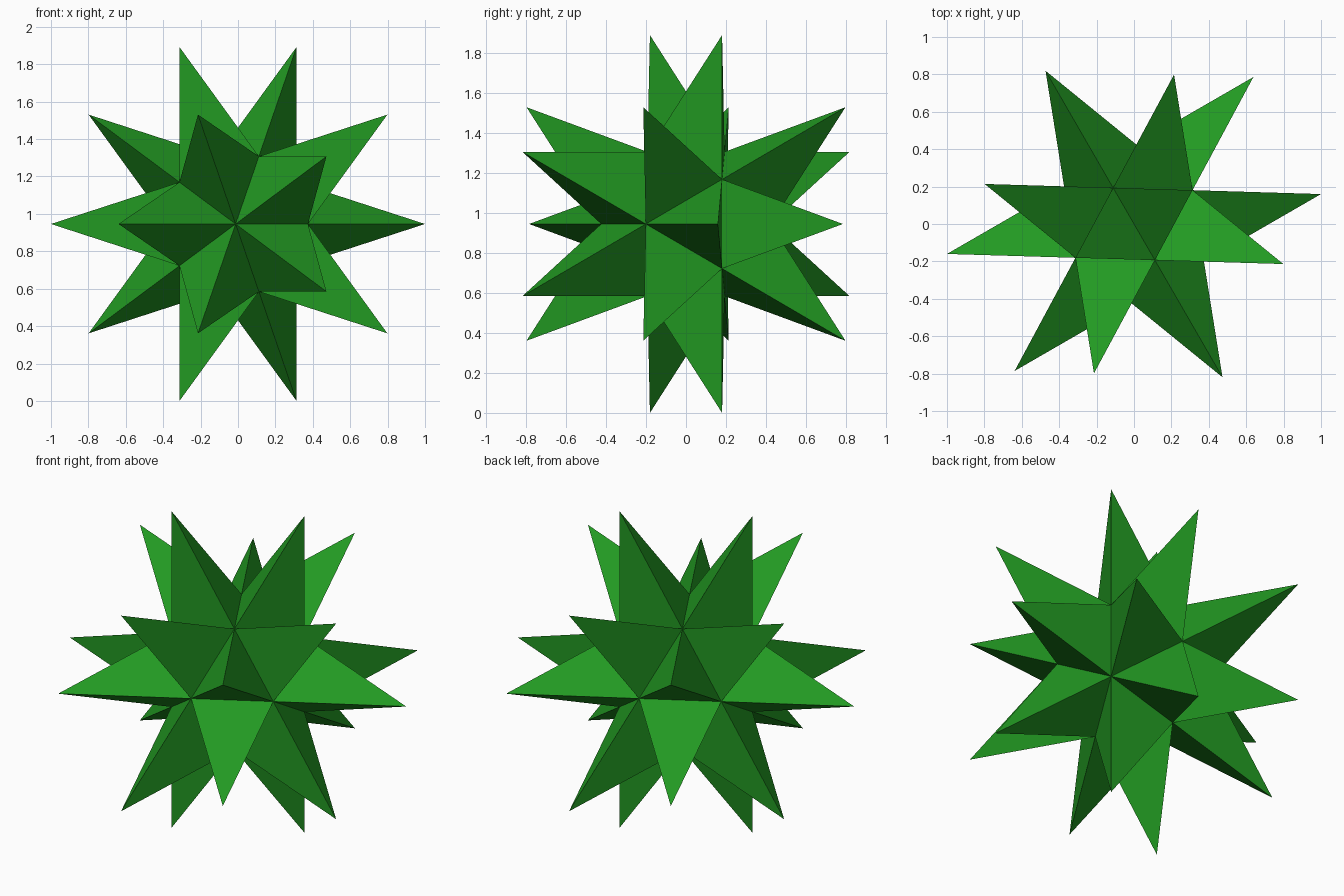
import bpy, bmesh, math
from mathutils import Matrix, Vector

if "Cube" in bpy.data.objects:
    bpy.data.objects.remove(bpy.data.objects["Cube"])

PHI = (1 + math.sqrt(5)) / 2
TILT = math.radians(-60)                       # turn about the vertical axis
TIP_R = 1 / math.cos(math.atan(PHI ** 2) + TILT)   # widest tips reach x = +-1
CORE_R = TIP_R * 0.41947                       # radius of the valley corners
HEIGHT = TIP_R * PHI / math.sqrt(3)            # centre height above z = 0

bm = bmesh.new()

# Core: icosahedron with an edge on top, from three golden rectangles
for a in (-1, 1):
    for b in (-PHI, PHI):
        for p in ((a, 0, b), (0, b, a), (b, a, 0)):
            bm.verts.new(Vector(p).normalized() * CORE_R)
bmesh.ops.convex_hull(bm, input=bm.verts[:])

# Spikes: raise the middle of every face to a long three-sided point
tips = bmesh.ops.poke(bm, faces=bm.faces[:])["verts"]
for v in tips:
    v.co = v.co.normalized() * TIP_R

bm.transform(Matrix.Translation((0, 0, HEIGHT)) @ Matrix.Rotation(TILT, 4, 'Z'))
bmesh.ops.recalc_face_normals(bm, faces=bm.faces[:])

mesh = bpy.data.meshes.new("spiked_star")
bm.to_mesh(mesh)
bm.free()
star = bpy.data.objects.new("spiked_star", mesh)
bpy.context.collection.objects.link(star)

# Green finish
green = bpy.data.materials.new("green")
green.diffuse_color = (0.016, 0.32, 0.016, 1)
green.use_nodes = True
green.node_tree.nodes["Principled BSDF"].inputs["Base Color"].default_value = green.diffuse_color
mesh.materials.append(green)
